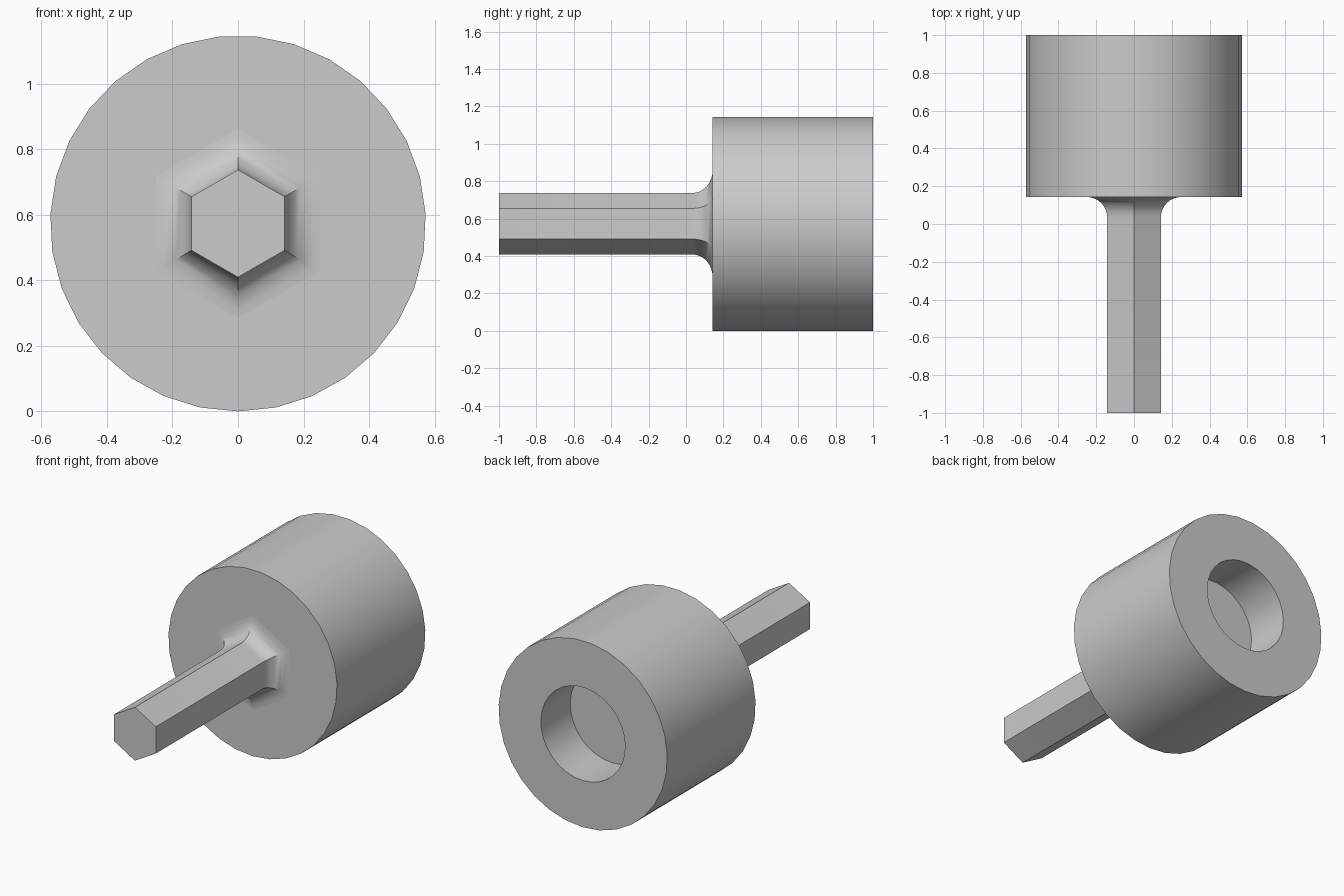
import bpy, bmesh, math

cube = bpy.data.objects.get("Cube")
if cube:
    bpy.data.objects.remove(cube, do_unlink=True)

RADIUS = 0.573        # outer radius and axis height
FACE_Y = 0.143        # front face of the round body
HEX_APOTHEM = 0.142
FILLET = 0.108

steel = bpy.data.materials.new("plain_grey")
steel.use_nodes = True
grey = (0.6, 0.6, 0.6, 1)
steel.diffuse_color = grey
steel.node_tree.nodes["Principled BSDF"].inputs["Base Color"].default_value = grey


def loft(name, sides, sections):
    """Join polygon rings (y, radius) along the y axis and cap both ends."""
    bm = bmesh.new()
    rings = []
    for y, r in sections:
        ring = []
        for i in range(sides):
            a = 2 * math.pi * i / sides
            ring.append(bm.verts.new((r * math.sin(a), y, RADIUS - r * math.cos(a))))
        rings.append(ring)
    for a, b in zip(rings, rings[1:]):
        for i in range(sides):
            j = (i + 1) % sides
            bm.faces.new((a[i], a[j], b[j], b[i]))
    bm.faces.new(rings[0])
    bm.faces.new(rings[-1])
    bmesh.ops.recalc_face_normals(bm, faces=bm.faces)
    mesh = bpy.data.meshes.new(name)
    bm.to_mesh(mesh)
    bm.free()
    mesh.materials.append(steel)
    obj = bpy.data.objects.new(name, mesh)
    bpy.context.collection.objects.link(obj)
    bpy.ops.object.select_all(action='DESELECT')
    obj.select_set(True)
    bpy.context.view_layer.objects.active = obj
    bpy.ops.object.shade_smooth_by_angle(angle=math.radians(30))
    return obj


# Round body with a blind round recess in the back
loft("round_body", 31, [(FACE_Y, RADIUS), (1, RADIUS),
                        (1, RADIUS / 2), (0.714, RADIUS / 2)])

# Hexagonal shank flaring into the body through a concave fillet
corner = 1 / math.cos(math.pi / 6)
shank = [(-1, HEX_APOTHEM * corner)]
STEPS = 8
for k in range(STEPS + 1):
    t = math.pi / 2 * k / STEPS
    y = FACE_Y - FILLET * (1 - math.sin(t))
    shank.append((y, (HEX_APOTHEM + FILLET * (1 - math.cos(t))) * corner))
loft("hex_shank", 6, shank)
